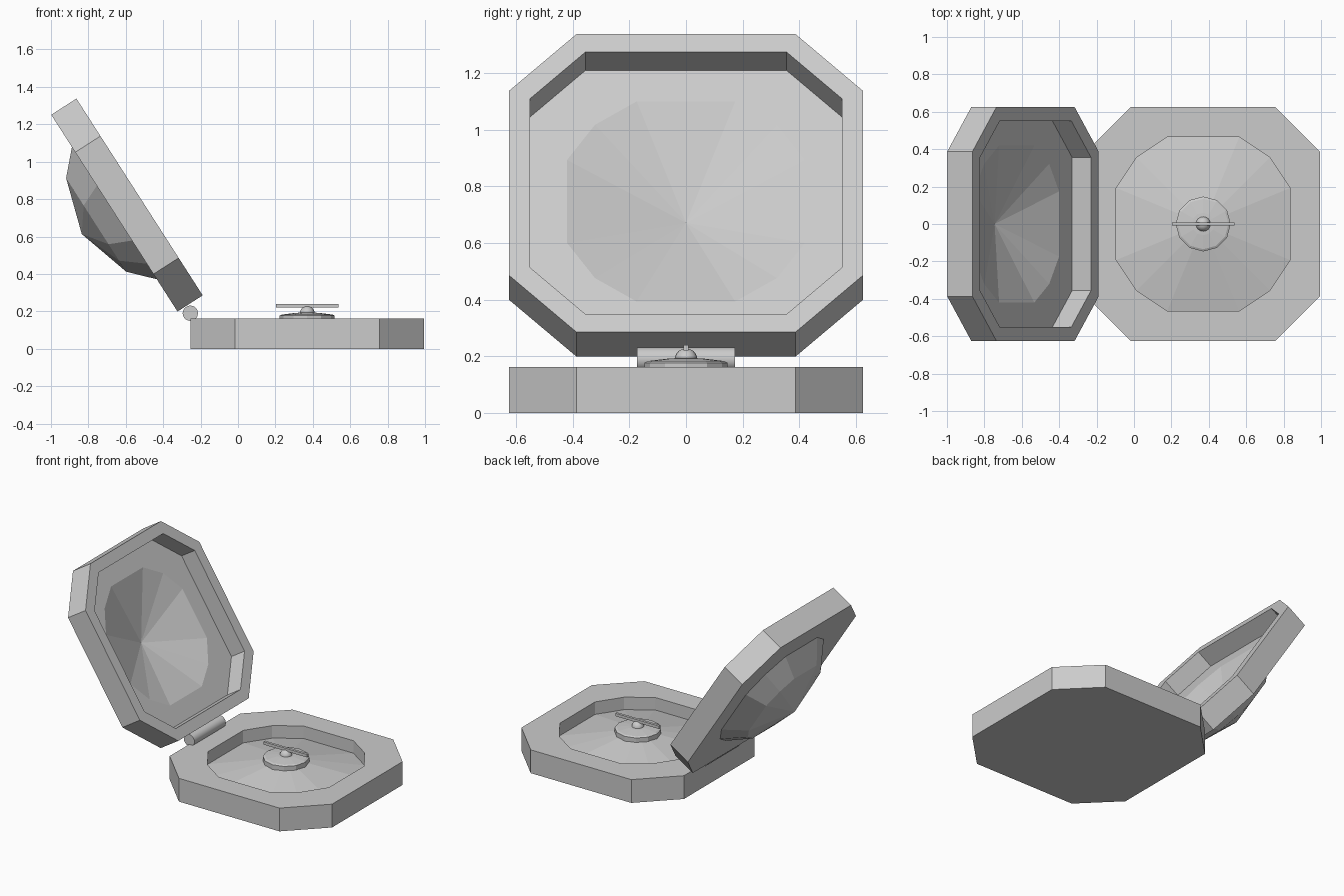
import bpy, bmesh
from math import radians, cos, sin, pi

if "Cube" in bpy.data.objects:
    bpy.data.objects.remove(bpy.data.objects["Cube"])

CX = 0.37  # centre of the base along x


def octagon(bm, half, flat, z):
    pts = [(half, -flat), (half, flat), (flat, half), (-flat, half),
           (-half, flat), (-half, -flat), (-flat, -half), (flat, -half)]
    return [bm.verts.new((x, y, z)) for x, y in pts]


def twelve(bm, half, z):
    r = half / cos(radians(22.5))
    angs = [radians(90 * k + a) for k in range(4) for a in (22.5, 45, 67.5)]
    return [bm.verts.new((r * cos(a), r * sin(a), z)) for a in angs]


def regular(bm, r, z, n=12):
    return [bm.verts.new((r * cos(2 * pi * i / n), r * sin(2 * pi * i / n), z)) for i in range(n)]


def band(bm, a, b):
    n = len(a)
    for i in range(n):
        bm.faces.new((a[i], a[(i + 1) % n], b[(i + 1) % n], b[i]))


def fan(bm, ring, z):
    tip = bm.verts.new((0, 0, z))
    for i in range(len(ring)):
        bm.faces.new((ring[i], ring[(i + 1) % len(ring)], tip))


def plate_with_hole(bm, outer, inner):
    edges = []
    for ring in (outer, inner):
        for i in range(len(ring)):
            pair = (ring[i], ring[(i + 1) % len(ring)])
            edges.append(bm.edges.get(pair) or bm.edges.new(pair))
    bmesh.ops.triangle_fill(bm, edges=edges, use_beauty=True, normal=(0, 0, 1))


def finish(bm, name, loc, rot=(0, 0, 0)):
    bmesh.ops.recalc_face_normals(bm, faces=bm.faces[:])
    me = bpy.data.meshes.new(name)
    bm.to_mesh(me)
    bm.free()
    ob = bpy.data.objects.new(name, me)
    bpy.context.collection.objects.link(ob)
    ob.location, ob.rotation_euler = loc, rot
    return ob


# Base: octagonal block with a sunken basin and a low cone floor
bm = bmesh.new()
bottom = octagon(bm, 0.625, 0.387, 0)
top = octagon(bm, 0.625, 0.387, 0.162)
rim = twelve(bm, 0.465, 0.162)
floor = twelve(bm, 0.465, 0.075)
bm.faces.new(bottom)
band(bm, bottom, top)
band(bm, rim, floor)
fan(bm, floor, 0.175)
plate_with_hole(bm, top, rim)
finish(bm, "base", (CX, 0, 0))

# Lid: tilted octagonal frame, recessed inside, faceted dome on the back
bm = bmesh.new()
back = octagon(bm, 0.625, 0.387, 0)
front = octagon(bm, 0.625, 0.387, 0.16)
lip = octagon(bm, 0.55, 0.355, 0.16)
recess = octagon(bm, 0.55, 0.355, 0.04)
bowl = twelve(bm, 0.42, 0.04)
dome = twelve(bm, 0.42, 0)
dome_mid = twelve(bm, 0.297, -0.116)
band(bm, back, front)
band(bm, front, lip)
band(bm, lip, recess)
fan(bm, bowl, -0.10)
band(bm, dome, dome_mid)
fan(bm, dome_mid, -0.207)
plate_with_hole(bm, recess, bowl)
plate_with_hole(bm, back, dome)
finish(bm, "lid", (-0.661, 0, 0.725), (0, radians(57.3), 0))

# Dial: stepped disc in the middle of the basin
bm = bmesh.new()
rings = [regular(bm, r, z) for r, z in ((0.147, 0.12), (0.147, 0.177), (0.135, 0.183), (0.06, 0.192))]
bm.faces.new(rings[0])
for a, b in zip(rings, rings[1:]):
    band(bm, a, b)
fan(bm, rings[-1], 0.195)
finish(bm, "dial", (CX, 0, 0))

# Pivot knob
bpy.ops.mesh.primitive_uv_sphere_add(segments=16, ring_count=10, radius=0.04, location=(CX, 0, 0.188))
bpy.context.object.name = "pivot_knob"
bpy.ops.object.shade_smooth_by_angle(angle=radians(40))

# Needle
bpy.ops.mesh.primitive_cube_add(size=1, location=(CX, 0, 0.23))
needle = bpy.context.object
needle.name = "needle"
needle.scale = (0.335, 0.018, 0.02)

# Hinge pin between base and lid
bpy.ops.mesh.primitive_cylinder_add(vertices=20, radius=0.041, depth=0.345,
                                    location=(-0.255, 0, 0.19), rotation=(pi / 2, 0, 0))
bpy.context.object.name = "hinge_pin"
bpy.ops.object.shade_smooth_by_angle(angle=radians(40))
